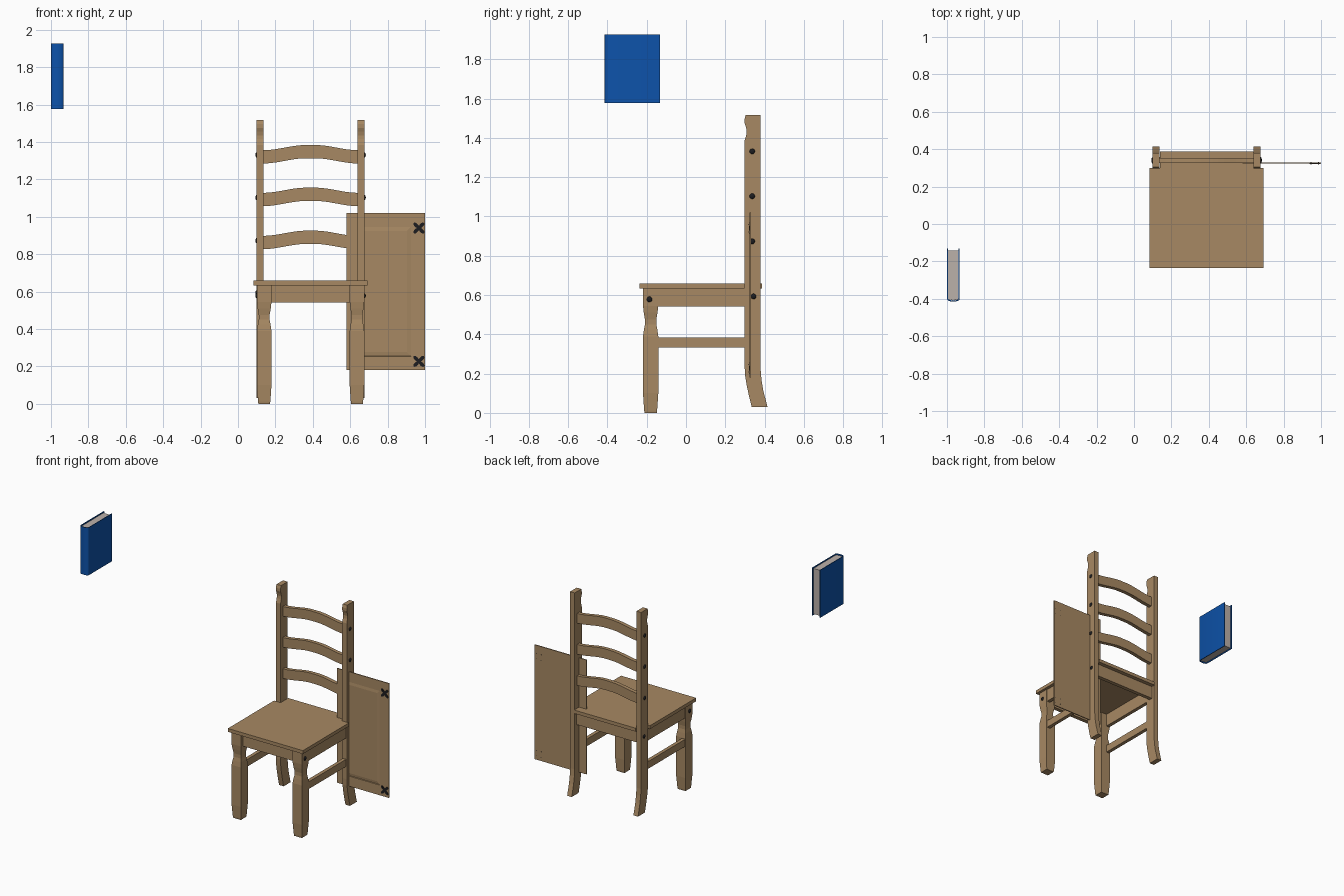
import bpy, bmesh, math
from mathutils import Matrix, Vector

if "Cube" in bpy.data.objects:
    bpy.data.objects.remove(bpy.data.objects["Cube"])


def material(name, rgb):
    m = bpy.data.materials.new(name)
    m.diffuse_color = (*rgb, 1)
    m.use_nodes = True
    m.node_tree.nodes["Principled BSDF"].inputs["Base Color"].default_value = m.diffuse_color
    return m


WOOD = material("wood", (0.39, 0.25, 0.125))
IRON = material("iron", (0.012, 0.012, 0.014))
BLUE = material("book_blue", (0.004, 0.085, 0.40))
PAPER = material("paper", (0.50, 0.44, 0.40))
CX = 0.388  # centre of the chair in x


def finish(name, bm, mat, smooth=False):
    bmesh.ops.recalc_face_normals(bm, faces=bm.faces)
    me = bpy.data.meshes.new(name)
    bm.to_mesh(me)
    bm.free()
    me.materials.append(mat)
    for p in me.polygons:
        p.use_smooth = smooth
    ob = bpy.data.objects.new(name, me)
    bpy.context.collection.objects.link(ob)
    return ob


def loft(name, rings, mat):
    bm = bmesh.new()
    rows = [[bm.verts.new(p) for p in r] for r in rings]
    n = len(rows[0])
    for a, b in zip(rows, rows[1:]):
        for i in range(n):
            bm.faces.new((a[i], a[(i + 1) % n], b[(i + 1) % n], b[i]))
    bm.faces.new(rows[0])
    bm.faces.new(rows[-1])
    return finish(name, bm, mat)


def extrude(name, pts, axis, lo, hi, mat):
    # outline in the two remaining axes, extruded along the named one
    put = {"x": lambda a, b, d: (d, a, b),
           "y": lambda a, b, d: (a, d, b),
           "z": lambda a, b, d: (a, b, d)}[axis]
    return loft(name, [[put(a, b, d) for a, b in pts] for d in (lo, hi)], mat)


def box(name, x0, x1, y0, y1, z0, z1, mat=WOOD):
    return extrude(name, [(x0, y0), (x1, y0), (x1, y1), (x0, y1)], "z", z0, z1, mat)


def smoothstep(t):
    return t * t * (3 - 2 * t)


# Seat with a tongue running back between the posts
half = [(0.305, -0.236), (0.305, 0.299), (0.25, 0.299), (0.25, 0.387)]
outline = [(CX + x, y) for x, y in half] + [(CX - x, y) for x, y in reversed(half)]
extrude("seat", outline, "z", 0.634, 0.659, WOOD)

# Side profile of the back posts: splayed foot and notched top
post = [(0.335, 0.03), (0.322, 0.08), (0.308, 0.145), (0.301, 0.19), (0.298, 0.24),
        (0.298, 1.385), (0.307, 1.415), (0.309, 1.435), (0.305, 1.455), (0.298, 1.475),
        (0.298, 1.495), (0.304, 1.517), (0.38, 1.517),
        (0.38, 0.22), (0.384, 0.17), (0.393, 0.115), (0.415, 0.03)]
# Height and half width of the front legs
turning = [(0, 0.031), (0.012, 0.033), (0.10, 0.039), (0.39, 0.039), (0.425, 0.034),
           (0.45, 0.029), (0.475, 0.029), (0.51, 0.035), (0.545, 0.039), (0.634, 0.039)]
bolts = [(-0.186, 0.578), (0.344, 0.593), (0.337, 0.873), (0.337, 1.103), (0.337, 1.331)]

for side, s in (("left", -1), ("right", 1)):
    extrude("back_post_" + side, post, "x", CX + s * 0.251, CX + s * 0.288, WOOD)
    lx, ly = CX + s * 0.248, -0.18
    loft("front_leg_" + side,
         [[(lx + a * h, ly + b * h, z) for a, b in ((-1, -1), (1, -1), (1, 1), (-1, 1))]
          for z, h in turning], WOOD)
    xa, xb = sorted((CX + s * 0.256, CX + s * 0.282))
    box("side_apron_" + side, xa, xb, -0.145, 0.30, 0.541, 0.634)
    box("side_stretcher_" + side, xa, xb, -0.145, 0.305, 0.332, 0.385)
    # Domed bolt heads on the outer faces
    for i, (y, z) in enumerate(bolts):
        bm = bmesh.new()
        bmesh.ops.create_uvsphere(bm, u_segments=16, v_segments=8, radius=0.014)
        bmesh.ops.scale(bm, vec=(0.6, 1, 1), verts=bm.verts)
        bmesh.ops.translate(bm, vec=(CX + s * 0.287, y, z), verts=bm.verts)
        finish(f"bolt_{side}_{i}", bm, IRON, True)

# Front and back aprons under the seat
box("front_apron", CX - 0.212, CX + 0.212, -0.20, -0.172, 0.541, 0.634)
box("back_apron", CX - 0.253, CX + 0.253, 0.33, 0.358, 0.541, 0.634)

# Three arched ladder slats
N = 16
for k, z in enumerate((0.873, 1.103, 1.331)):
    top, bottom = [], []
    for i in range(N + 1):
        u = -1 + 2 * i / N
        rise = smoothstep(min(1, (1 - abs(u)) / 0.9))
        x = CX + 0.252 * u
        top.append((x, z + 0.025 + 0.028 * rise))
        bottom.append((x, z - 0.046 + 0.028 * rise))
    extrude(f"ladder_slat_{k}", bottom + top[::-1], "y", 0.325, 0.353, WOOD)

# Cupboard door with a raised panel on the front
bm = bmesh.new()
bmesh.ops.create_cube(bm, size=1, matrix=Matrix.Translation((0.79, 0.3265, 0.6005))
                      @ Matrix.Diagonal((0.42, 0.007, 0.841, 1)))
bm.normal_update()
face = min(bm.faces, key=lambda f: f.normal.y)
for thick, depth in ((0.105, 0), (0.003, -0.004), (0.028, 0.003)):
    bmesh.ops.inset_region(bm, faces=[face], thickness=thick, depth=depth)
    bm.normal_update()
finish("cupboard_door", bm, WOOD)

# Four-lobed iron hinges with nail tips through the back
for name, z in (("lower", 0.227), ("upper", 0.94)):
    lobes = []
    for i in range(48):
        a = math.tau * i / 48
        r = 0.0255 - 0.0135 * math.cos(4 * a)
        lobes.append((0.967 + r * math.cos(a), z + r * math.sin(a)))
    extrude("hinge_" + name, lobes, "y", 0.320, 0.3235, IRON)
    for i in range(4):
        a = math.pi / 4 + i * math.pi / 2
        c = Vector((0.967 + 0.028 * math.cos(a), 0, z + 0.028 * math.sin(a)))
        tip = [(c.x + 0.0025 * math.cos(t * math.tau / 8), c.z + 0.0025 * math.sin(t * math.tau / 8))
               for t in range(8)]
        extrude(f"hinge_nail_{name}_{i}", tip, "y", 0.319, 0.3308, IRON)

# Book: U-shaped cover with rounded spine, and a recessed page block
bx, hw, t = -0.966, 0.034, 0.005


def spine(w, y, bulge):
    return [(bx + w * math.cos(a), y + bulge * math.sin(a))
            for a in [math.pi + math.pi * i / 12 for i in range(13)]]


outer = [(bx - hw, -0.132)] + spine(hw, -0.400, 0.015) + [(bx + hw, -0.132)]
inner = [(bx - hw + t, -0.132)] + spine(hw - t, -0.398, 0.011) + [(bx + hw - t, -0.132)]
bm = bmesh.new()
rows = [[[bm.verts.new((x, y, z)) for x, y in pts] for pts in (outer, inner)]
        for z in (1.577, 1.927)]
(o0, i0), (o1, i1) = rows
for j in range(len(outer) - 1):
    for a, b in ((o0, o1), (o1, i1), (i1, i0), (i0, o0)):
        bm.faces.new((a[j], a[j + 1], b[j + 1], b[j]))
for j in (0, -1):
    bm.faces.new((o0[j], o1[j], i1[j], i0[j]))
cover = finish("book_cover", bm, BLUE, True)
bpy.context.view_layer.objects.active = cover
cover.select_set(True)
bpy.ops.object.shade_smooth_by_angle(angle=math.radians(40))
pages = [(bx - hw + t, -0.142)] + spine(hw - t, -0.398, 0.010) + [(bx + hw - t, -0.142)]
extrude("book_pages", pages, "z", 1.585, 1.919, PAPER)
